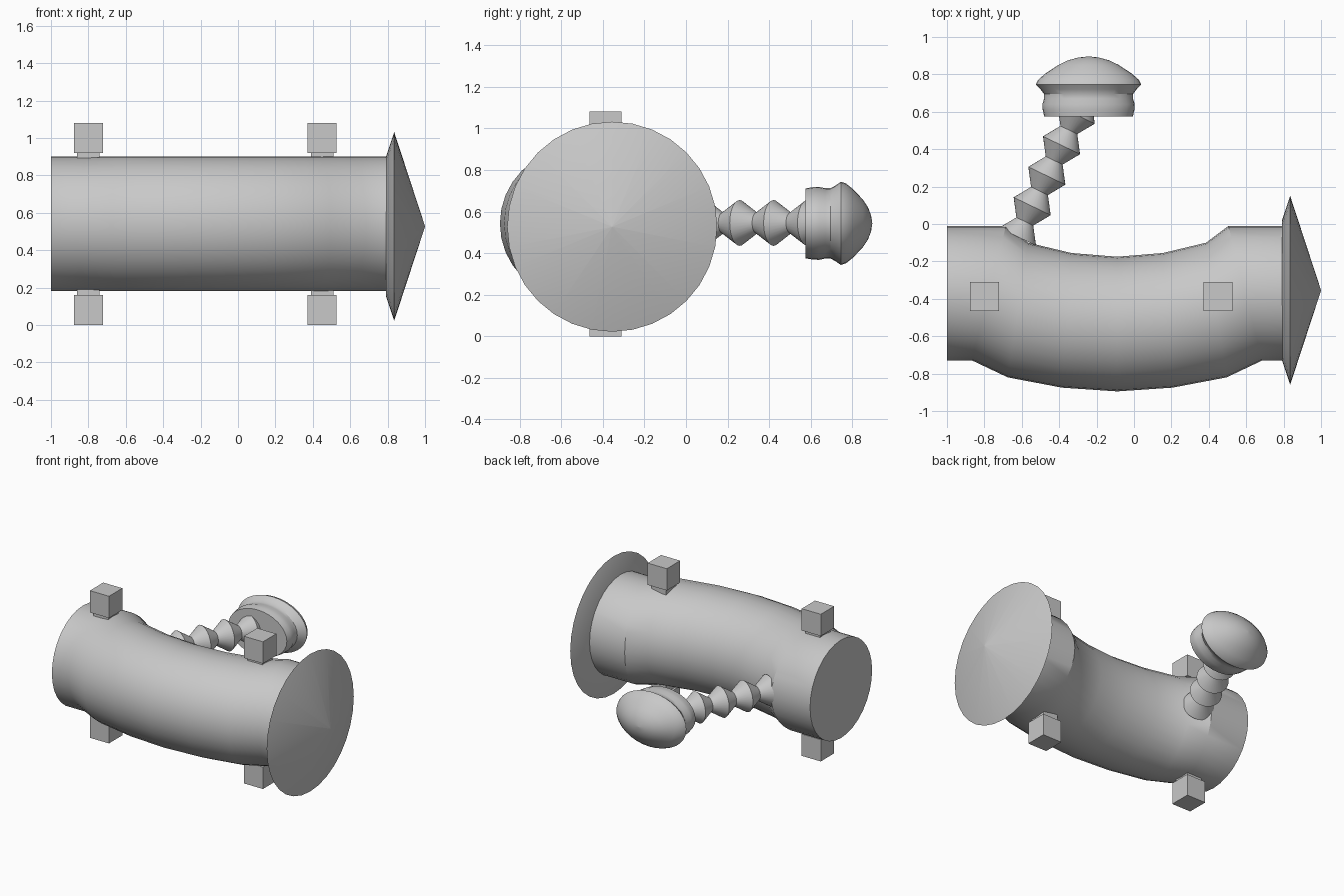
import bpy, bmesh, math
from mathutils import Vector

cube = bpy.data.objects.get("Cube")
if cube:
    bpy.data.objects.remove(cube, do_unlink=True)

SIDES = 32
grey = bpy.data.materials.new("plain grey")
grey.use_nodes = True
grey.diffuse_color = (0.58, 0.58, 0.58, 1)
grey.node_tree.nodes["Principled BSDF"].inputs["Base Color"].default_value = grey.diffuse_color


def finish(name, bm, smooth=True):
    """Turn a bmesh into a grey object."""
    bmesh.ops.recalc_face_normals(bm, faces=bm.faces[:])
    mesh = bpy.data.meshes.new(name)
    bm.to_mesh(mesh)
    bm.free()
    obj = bpy.data.objects.new(name, mesh)
    bpy.context.collection.objects.link(obj)
    mesh.materials.append(grey)
    if smooth:
        bpy.ops.object.select_all(action='DESELECT')
        obj.select_set(True)
        bpy.context.view_layer.objects.active = obj
        bpy.ops.object.shade_smooth_by_angle(angle=math.radians(30))
    return obj


def loft(name, rings):
    """Skin (centre, u, v) elliptical rings and cap both ends."""
    bm = bmesh.new()
    loops = []
    for centre, u, v in rings:
        angles = [2 * math.pi * i / SIDES for i in range(SIDES)]
        loops.append([bm.verts.new(centre + u * math.cos(a) + v * math.sin(a)) for a in angles])
    for a, b in zip(loops, loops[1:]):
        for i in range(SIDES):
            j = (i + 1) % SIDES
            bm.faces.new((a[i], a[j], b[j], b[i]))
    bm.faces.new(loops[0])
    bm.faces.new(loops[-1])
    bmesh.ops.remove_doubles(bm, verts=bm.verts[:], dist=0.0002)
    return finish(name, bm)


def box(name, centre, size):
    bm = bmesh.new()
    bmesh.ops.create_cube(bm, size=1)
    for v in bm.verts:
        v.co = Vector(c + p * s for c, p, s in zip(centre, v.co, size))
    return finish(name, bm, smooth=False)


# Bent tubular body: x offset from the bend, y, and lean of each ring
MID, R, Z = -0.09, 0.36, 0.542
half = [(0.685, -0.37, 0.09), (0.53, -0.46, 0.055), (0.27, -0.515, 0.025)]
stations = [(-1.0, -0.37, 0)]
stations += [(MID - d, y, lean) for d, y, lean in half]
stations += [(MID, -0.535, 0)]
stations += [(MID + d, y, -lean) for d, y, lean in reversed(half)]
stations += [(0.8, -0.37, 0)]
loft("body", [(Vector((x, y, Z)), Vector((lean, R, 0)), Vector((0, 0, R)))
              for x, y, lean in stations])

# Wide pointed end cap
loft("end_cone", [(Vector((x, -0.355, 0.527)), Vector((0, r, 0)), Vector((0, 0, r)))
                  for x, r in [(0.79, 0.37), (0.835, 0.505), (1.0, 0.001)]])

# Cubes on short stems, above and below the body
for end, x in (("right", -0.8), ("left", 0.45)):
    for level, z, stem_z in (("lower", 0.08, 0.19), ("upper", 1.0, 0.89)):
        box(f"{level}_{end}_block", (x, -0.387, z), (0.155, 0.155, 0.16))
        box(f"{level}_{end}_stem", (x, -0.387, stem_z), (0.12, 0.12, 0.1))

# Arm of stacked double cones
start, step = Vector((-0.623, -0.068, 0.545)), Vector((0.0785, 0.163, 0))
side = Vector((step.y, -step.x, 0)).normalized()
up = Vector((0, 0, 1))
arm = []
for i in range(10):
    r = 0.05 if i % 2 else 0.11
    arm.append((start + step * (i / 2), side * r, up * r))
loft("arm", arm)

# Flattened mushroom-shaped head
profile = [(0.575, 0.237), (0.61, 0.245), (0.64, 0.247), (0.67, 0.238), (0.695, 0.238),
           (0.72, 0.257), (0.745, 0.282), (0.77, 0.27), (0.805, 0.23), (0.85, 0.162),
           (0.875, 0.11), (0.89, 0.055), (0.896, 0.001)]
loft("head", [(Vector((-0.243, y, 0.543)), Vector((r, 0, 0)), up * r * 0.71)
              for y, r in profile])
